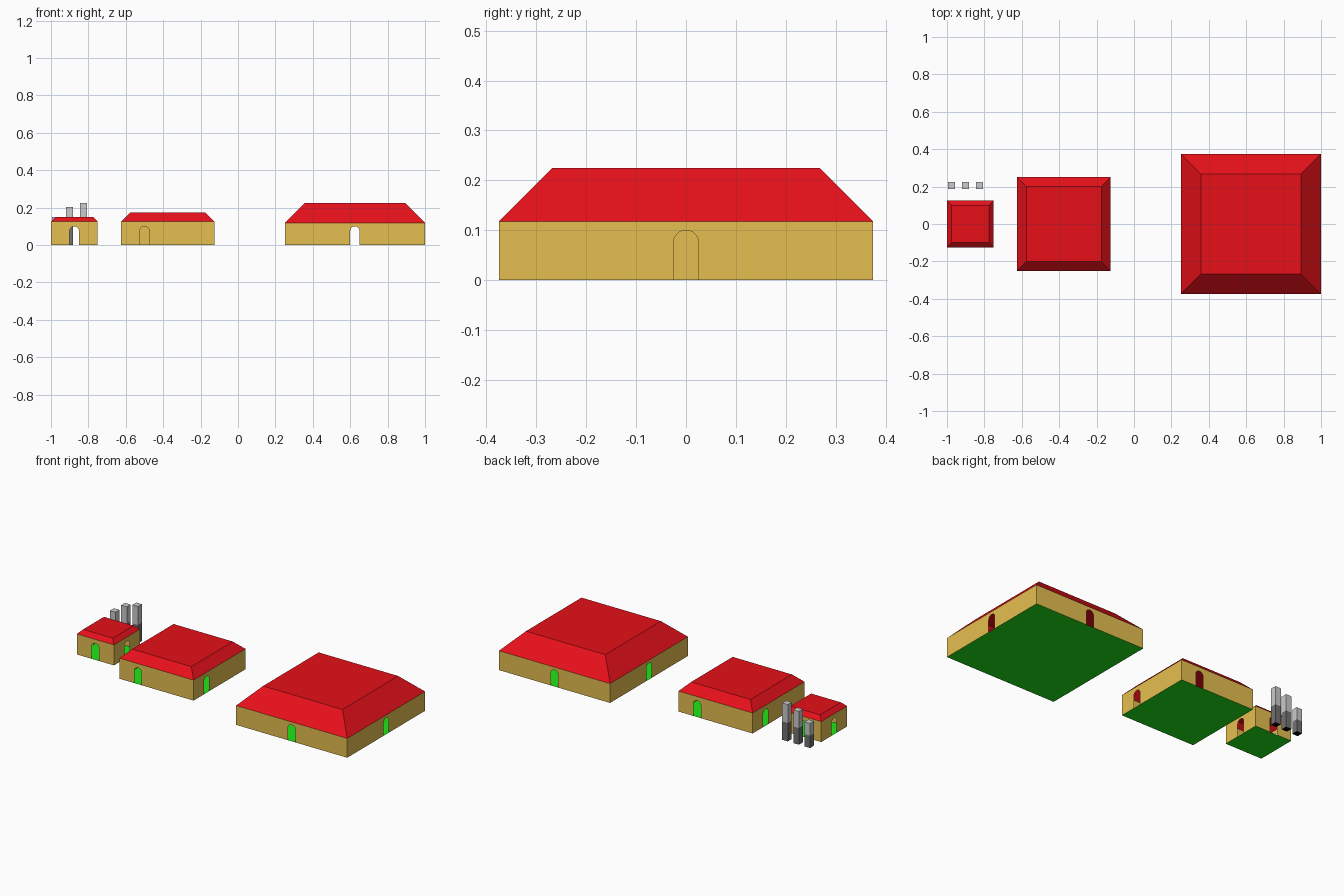
import bpy, bmesh, math
from mathutils import Matrix, Vector

if "Cube" in bpy.data.objects:
    bpy.data.objects.remove(bpy.data.objects["Cube"])


def material(name, rgb):
    m = bpy.data.materials.new(name)
    m.diffuse_color = (*rgb, 1)
    m.use_nodes = True
    m.node_tree.nodes["Principled BSDF"].inputs["Base Color"].default_value = m.diffuse_color
    return m


GOLD = material("ochre_wall", (0.79, 0.52, 0.08))
RED = material("red_roof", (0.80, 0.005, 0.01))
GREEN = material("green_floor", (0.013, 0.80, 0.008))
DARK = material("dark_stone", (0.17, 0.17, 0.17))
LIGHT = material("light_stone", (0.60, 0.60, 0.60))
BLACK = material("black_underside", (0.0, 0.0, 0.0))


def add_object(name, bm, mats, loc):
    me = bpy.data.meshes.new(name)
    bm.to_mesh(me)
    bm.free()
    for m in mats:
        me.materials.append(m)
    ob = bpy.data.objects.new(name, me)
    ob.location = loc
    bpy.context.collection.objects.link(ob)
    return ob


def square(bm, half, z):
    return [bm.verts.new((sx * half, sy * half, z))
            for sx, sy in ((-1, -1), (1, -1), (1, 1), (-1, 1))]


def house(name, x, size, wall_h, roof_h, door_x):
    h, r, spring = size / 2, 0.025, 0.075
    # wall outline with an arched doorway cut up from the ground
    arch = [(door_x - r * math.cos(math.pi * i / 16),
             spring + r * math.sin(math.pi * i / 16)) for i in range(17)]
    outline = ([(-h, 0), (door_x - r, 0)] + arch +
               [(door_x + r, 0), (h, 0), (h, wall_h), (-h, wall_h)])
    bm = bmesh.new()
    for k in range(4):
        rot = Matrix.Rotation(k * math.pi / 2, 3, 'Z')
        bm.faces.new([bm.verts.new(rot @ Vector((u, -h, z)))
                      for u, z in outline])
    bmesh.ops.remove_doubles(bm, verts=bm.verts, dist=1e-5)
    add_object(name + "_walls", bm, [GOLD], (x, 0, 0))

    # hipped roof with a flat top, sloping at 45 degrees
    bm = bmesh.new()
    low = square(bm, h, wall_h)
    top = square(bm, h - roof_h, wall_h + roof_h)
    for i in range(4):
        j = (i + 1) % 4
        bm.faces.new((low[i], low[j], top[j], top[i]))
    bm.faces.new(top)
    add_object(name + "_roof", bm, [RED], (x, 0, 0))

    # floor
    bm = bmesh.new()
    bm.faces.new(square(bm, h, 0))
    add_object(name + "_floor", bm, [GREEN], (x, 0, 0))


house("small_house", -0.875, 0.25, 0.125, 0.025, 0)
house("medium_house", -0.375, 0.50, 0.125, 0.05, -0.125)
house("large_house", 0.625, 0.75, 0.118, 0.107, 0)


# row of pillars behind the small house, dark below and light above
def block(name, x, z0, z1, mats, skip):
    bm = bmesh.new()
    bmesh.ops.create_cube(bm, size=1)
    bmesh.ops.scale(bm, vec=(0.0375, 0.0375, z1 - z0), verts=bm.verts)
    bm.normal_update()
    hidden = [f for f in bm.faces if f.normal.z * skip > 0.5]
    bmesh.ops.delete(bm, geom=hidden, context='FACES_ONLY')
    for f in bm.faces:
        f.material_index = len(mats) - 1 if f.normal.z < -0.5 else 0
    add_object(name, bm, mats, (x, 0.205, (z0 + z1) / 2))


for n, (x, height) in enumerate(((-0.975, 0.15), (-0.9, 0.203), (-0.825, 0.225)), 1):
    block(f"pillar_{n}_base", x, 0, height / 2, [DARK, BLACK], 1)
    block(f"pillar_{n}_top", x, height / 2, height, [LIGHT], -1)
